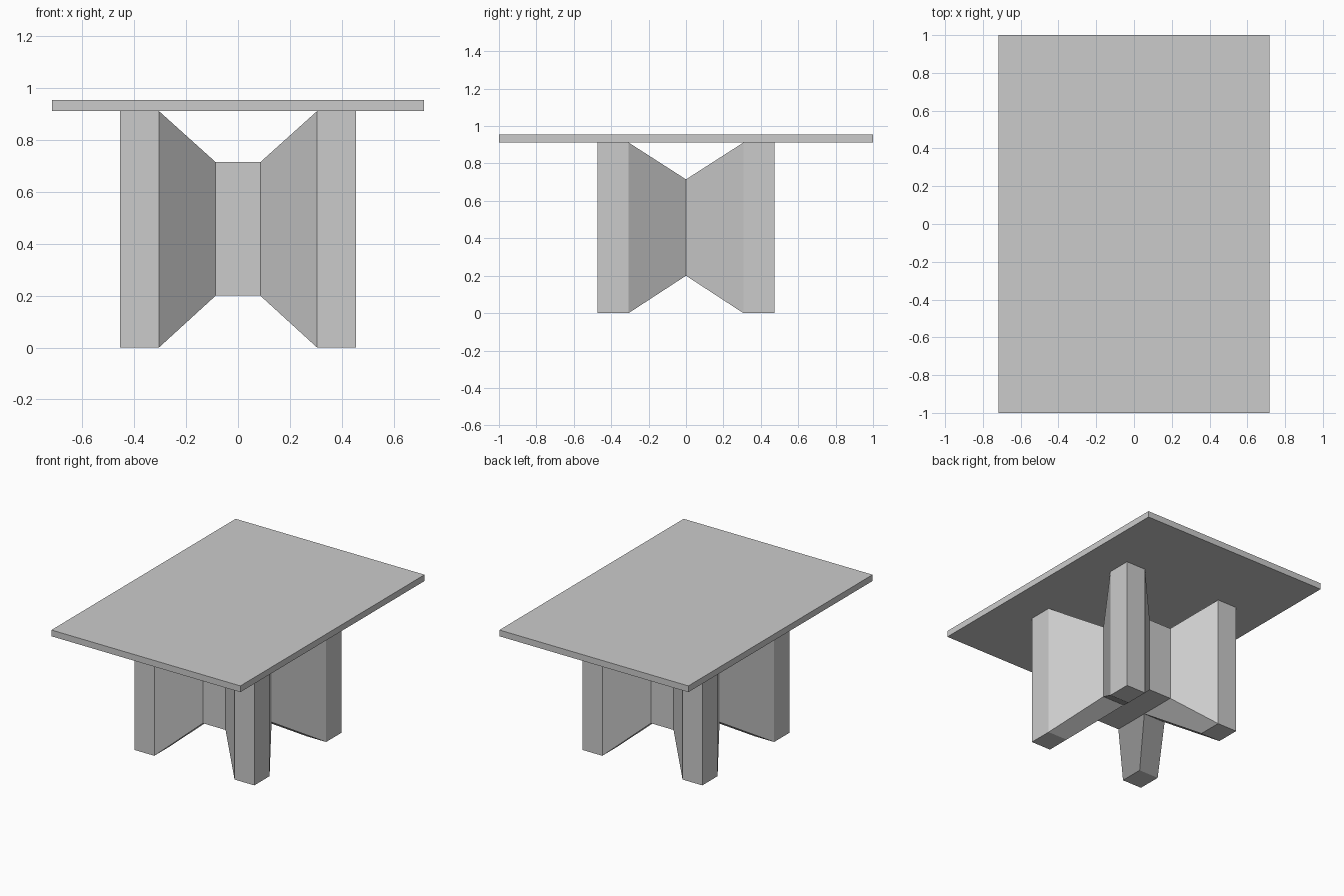
import bpy
import bmesh

cube = bpy.data.objects.get("Cube")
if cube:
    bpy.data.objects.remove(cube, do_unlink=True)

grey = bpy.data.materials.new("plain grey")
grey.use_nodes = True
colour = (0.6, 0.6, 0.6, 1)
grey.diffuse_color = colour
grey.node_tree.nodes["Principled BSDF"].inputs["Base Color"].default_value = colour


def add_object(name, bm):
    bmesh.ops.recalc_face_normals(bm, faces=bm.faces)
    mesh = bpy.data.meshes.new(name)
    bm.to_mesh(mesh)
    bm.free()
    mesh.materials.append(grey)
    obj = bpy.data.objects.new(name, mesh)
    bpy.context.collection.objects.link(obj)
    return obj


# Table top: a thin slab
TOP_LOW, TOP_HIGH = 0.912, 0.955
bm = bmesh.new()
bmesh.ops.create_cube(bm, size=1)
for v in bm.verts:
    v.co.x *= 1.436
    v.co.y *= 2
    v.co.z = TOP_HIGH if v.co.z > 0 else TOP_LOW
add_object("table_top", bm)

# Pedestal: one quarter plan, mirrored; hub points are raised at the bottom
# and lowered at the top, so the webs slope out to the four posts
HUB = {"middle": (0, 0), "front": (0, 0.258), "corner": (0.086, 0.258),
       "inner": (0.086, 0), "side": (0.255, 0)}
POST = {"post_side": (0.455, 0.307), "post_inner": (0.305, 0.307),
        "post_front": (0.305, 0.473), "post_outer": (0.455, 0.473)}
CAPS = [("middle", "inner", "corner", "front"),
        ("side", "post_side", "post_inner", "inner"),
        ("inner", "post_inner", "post_front", "corner"),
        ("post_side", "post_outer", "post_front", "post_inner")]
OUTLINE = ["side", "post_side", "post_outer", "post_front", "corner", "front"]

bm = bmesh.new()
low, high = {}, {}
for points, bottom, top in ((HUB, 0.2, 0.715), (POST, 0, TOP_LOW)):
    for key, (x, y) in points.items():
        low[key] = bm.verts.new((x, y, bottom))
        high[key] = bm.verts.new((x, y, top))
for cap in CAPS:
    bm.faces.new([low[k] for k in reversed(cap)])
    bm.faces.new([high[k] for k in cap])
for a, b in zip(OUTLINE, OUTLINE[1:]):
    bm.faces.new((low[a], low[b], high[b], high[a]))
# Orient by the quarter's outside, then mirror across both axes
pedestal = add_object("pedestal_legs", bm)
mirror = pedestal.modifiers.new("four_quarters", "MIRROR")
mirror.use_axis = (True, True, False)
mirror.use_clip = True
mirror.merge_threshold = 0.001
